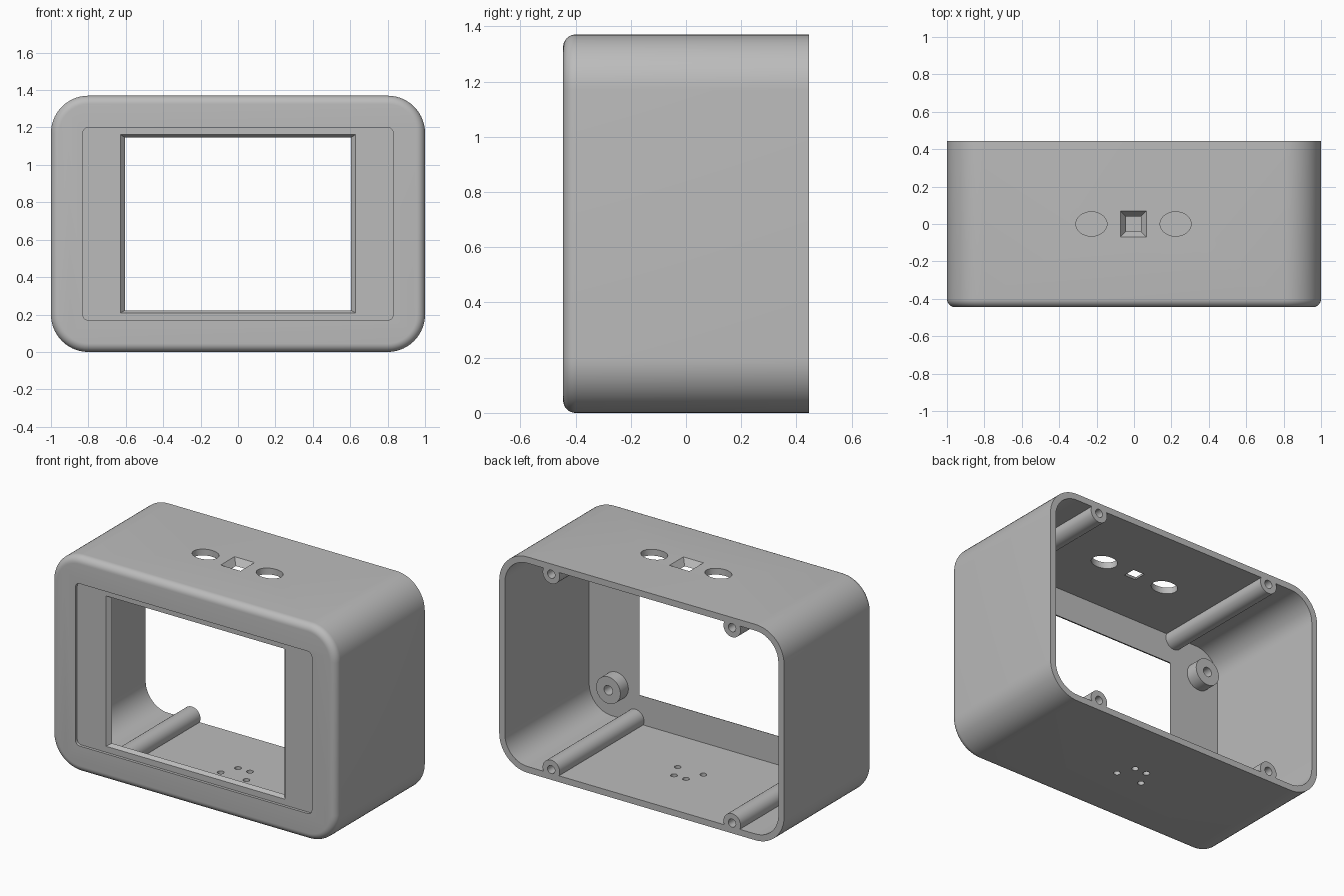
import bpy, bmesh, math

if "Cube" in bpy.data.objects:
    bpy.data.objects.remove(bpy.data.objects["Cube"])

MID = 0.685          # height of the case centre
FRONT, BACK = -0.445, 0.445

grey = bpy.data.materials.new("light_grey_plastic")
grey.diffuse_color = (0.5, 0.5, 0.5, 1)
grey.use_nodes = True
grey.node_tree.nodes["Principled BSDF"].inputs["Base Color"].default_value = grey.diffuse_color


def rounded_rect(hw, hh, r, n=14):
    """Outline of a rectangle with rounded corners."""
    pts = []
    for k, (sx, sy) in enumerate([(1, 1), (-1, 1), (-1, -1), (1, -1)]):
        for i in range(n + 1):
            a = math.radians(90 * k + 90 * i / n)
            pts.append((sx * (hw - r) + r * math.cos(a), sy * (hh - r) + r * math.sin(a)))
    return pts


def rect(hw, hh):
    return [(hw, hh), (-hw, hh), (-hw, -hh), (hw, -hh)]


def ellipse(rx, ry, n=48):
    return [(rx * math.cos(2 * math.pi * i / n), ry * math.sin(2 * math.pi * i / n)) for i in range(n)]


def loft(name, rings, axis, centre=(0, 0)):
    """Closed solid through (outline, depth) rings stacked along axis y or z."""
    bm = bmesh.new()
    loops = []
    for outline, d in rings:
        loop = []
        for u, v in outline:
            u, v = u + centre[0], v + centre[1]
            loop.append(bm.verts.new((u, d, v) if axis == "y" else (u, v, d)))
        loops.append(loop)
    for a, b in zip(loops, loops[1:]):
        for i in range(len(a)):
            j = (i + 1) % len(a)
            bm.faces.new((a[i], a[j], b[j], b[i]))
    bm.faces.new(loops[0])
    bm.faces.new(loops[-1])
    bmesh.ops.recalc_face_normals(bm, faces=bm.faces)
    me = bpy.data.meshes.new(name)
    bm.to_mesh(me)
    bm.free()
    me.materials.append(grey)
    ob = bpy.data.objects.new(name, me)
    bpy.context.collection.objects.link(ob)
    return ob


def combine(target, tool, operation):
    mod = target.modifiers.new(operation.lower(), "BOOLEAN")
    mod.operation, mod.solver, mod.object = operation, "EXACT", tool
    bpy.context.view_layer.objects.active = target
    bpy.ops.object.modifier_apply(modifier=mod.name)
    bpy.data.objects.remove(tool)


# Outer body with a rounded front edge
f = 0.045
rings = []
for i in range(9):
    a = math.radians(90 * i / 8)
    inset = f * (1 - math.sin(a))
    rings.append((rounded_rect(1 - inset, MID - inset, 0.2 - inset), FRONT + f * (1 - math.cos(a))))
rings.append((rounded_rect(1, MID, 0.2), BACK))
case = loft("display_case", rings, "y", (0, MID))

# Hollow interior, open at the back
combine(case, loft("cavity", [(rounded_rect(0.96, MID - 0.04, 0.16), -0.40),
                              (rounded_rect(0.96, MID - 0.04, 0.16), 0.6)], "y", (0, MID)), "DIFFERENCE")

# Shallow front recess and bevelled window
combine(case, loft("recess", [(rounded_rect(0.83, 0.515, 0.03, 6), -0.6),
                              (rounded_rect(0.83, 0.515, 0.03, 6), -0.427)], "y", (0, MID)), "DIFFERENCE")
combine(case, loft("window", [(rect(0.63, 0.4775), -0.6), (rect(0.63, 0.4775), -0.428),
                              (rect(0.605, 0.4625), -0.40), (rect(0.605, 0.4625), -0.35)],
                   "y", (0, MID)), "DIFFERENCE")

# Screw posts running to the back rim, and short screen bosses
for sz in (-1, 1):
    for x in (-0.635, 0.635):
        c = (x, MID + sz * 0.62)
        combine(case, loft("post", [(ellipse(0.06, 0.06), -0.41), (ellipse(0.06, 0.06), BACK)], "y", c), "UNION")
        combine(case, loft("post_hole", [(ellipse(0.026, 0.026, 24), 0.1), (ellipse(0.026, 0.026, 24), 0.6)],
                           "y", c), "DIFFERENCE")
    for x in (-0.82, 0.77):
        c = (x, MID + sz * 0.445)
        combine(case, loft("boss", [(ellipse(0.085, 0.085), -0.41), (ellipse(0.085, 0.085), -0.32)], "y", c), "UNION")
        combine(case, loft("boss_hole", [(ellipse(0.03, 0.03, 24), -0.39), (ellipse(0.03, 0.03, 24), -0.2)],
                           "y", c), "DIFFERENCE")

# Top openings: two ovals and a tapered square
for x in (-0.2275, 0.2225):
    oval = ellipse(0.083, 0.065)
    combine(case, loft("oval_hole", [(oval, 1.25), (oval, 1.5)], "z", (x, 0)), "DIFFERENCE")
combine(case, loft("square_hole", [(rect(0.04, 0.04), 1.28), (rect(0.04, 0.04), 1.33),
                                   (rect(0.07, 0.07), 1.37), (rect(0.07, 0.07), 1.45)],
                   "z", (-0.003, 0)), "DIFFERENCE")

# Small vent holes in the floor
for c in [(-0.09, -0.045), (0.09, -0.045), (-0.042, 0.06), (0.042, 0.06)]:
    vent = ellipse(0.02, 0.02, 24)
    combine(case, loft("vent_hole", [(vent, -0.1), (vent, 0.1)], "z", c), "DIFFERENCE")

case.select_set(True)
bpy.context.view_layer.objects.active = case
bpy.ops.object.shade_smooth_by_angle(angle=math.radians(30))
